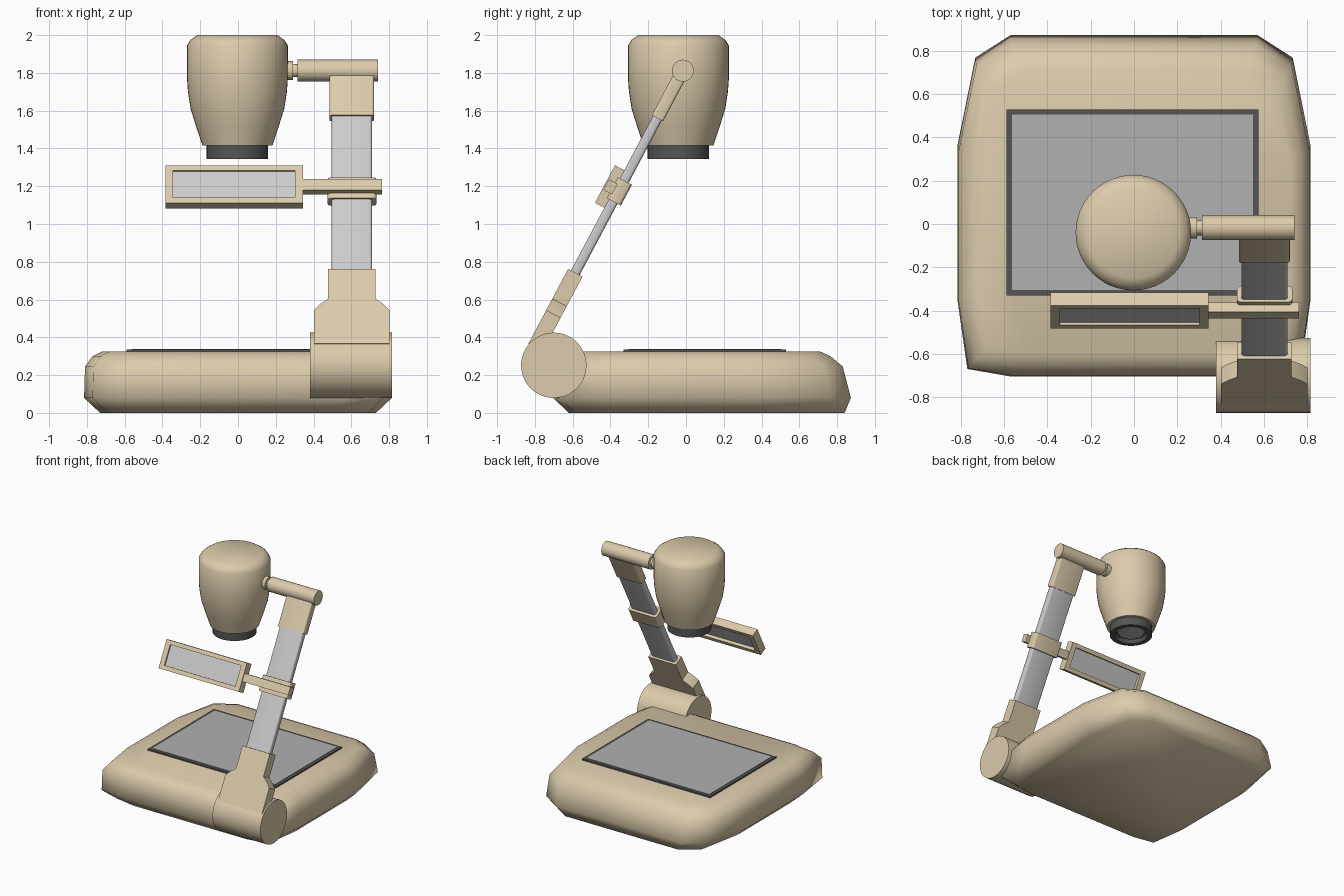
import bpy, bmesh
from math import sin, cos, pi, radians
from mathutils import Matrix, Vector

if "Cube" in bpy.data.objects:
    bpy.data.objects.remove(bpy.data.objects["Cube"])


def material(name, rgb):
    m = bpy.data.materials.new(name)
    m.diffuse_color = (*rgb, 1)
    m.use_nodes = True
    m.node_tree.nodes["Principled BSDF"].inputs["Base Color"].default_value = m.diffuse_color
    return m


TAN = material("tan_plastic", (0.72, 0.60, 0.41))
DARK = material("dark_plastic", (0.09, 0.09, 0.09))
GREY = material("grey_metal", (0.56, 0.56, 0.56))
GLASS = material("grey_glass", (0.44, 0.44, 0.44))


def finish(name, bm, mat, angle=35, matrix=None):
    if matrix:
        bm.transform(matrix)
    bmesh.ops.recalc_face_normals(bm, faces=bm.faces)
    me = bpy.data.meshes.new(name)
    bm.to_mesh(me)
    bm.free()
    me.materials.append(mat)
    ob = bpy.data.objects.new(name, me)
    bpy.context.collection.objects.link(ob)
    bpy.ops.object.select_all(action='DESELECT')
    ob.select_set(True)
    bpy.context.view_layer.objects.active = ob
    bpy.ops.object.shade_smooth_by_angle(angle=radians(angle))
    return ob


def loft(name, rings, mat, angle=35, matrix=None):
    """Skin a stack of point rings and cap both ends."""
    bm = bmesh.new()
    vs = [[bm.verts.new(p) for p in r] for r in rings]
    n = len(vs[0])
    for a, b in zip(vs, vs[1:]):
        for i in range(n):
            j = (i + 1) % n
            bm.faces.new((a[i], a[j], b[j], b[i]))
    bm.faces.new(vs[0])
    bm.faces.new(vs[-1])
    return finish(name, bm, mat, angle, matrix)


def lathe(name, profile, mat, matrix, n=48, angle=35):
    rings = [[(r * cos(2 * pi * i / n), r * sin(2 * pi * i / n), h)
              for i in range(n)] for r, h in profile]
    return loft(name, rings, mat, angle, matrix)


def box(name, x, y, z, mat, bevel=0.0, matrix=None):
    bm = bmesh.new()
    bmesh.ops.create_cube(bm, size=1)
    for v in bm.verts:
        v.co = Vector([(r[0] + r[1]) / 2 + c * (r[1] - r[0])
                       for c, r in zip(v.co, (x, y, z))])
    if bevel:  # round only the edges running along z
        edges = [e for e in bm.edges
                 if abs(e.verts[0].co.z - e.verts[1].co.z) > 1e-4]
        bmesh.ops.bevel(bm, geom=edges, offset=bevel, segments=3,
                        profile=0.5, affect='EDGES')
    return finish(name, bm, mat, 35, matrix)


# Base: one outline stretched to each layer's extents (z, half x, front y, back y)
half = [(0.70, 0.0), (0.945, 0.022), (1, 0.22), (1, 0.68), (0.90, 0.934), (0.70, 1)]
outline = half + [(-x, y) for x, y in reversed(half)]
layers = [(0, 0.73, -0.62, 0.84), (0.08, 0.815, -0.705, 0.873),
          (0.245, 0.81, -0.70, 0.83), (0.30, 0.77, -0.65, 0.765),
          (0.325, 0.72, -0.60, 0.71)]
loft("base", [[(x * hx, f + y * (b - f), z) for x, y in outline]
              for z, hx, f, b in layers], TAN, 55)

# Document stage
box("stage_frame", (-0.59, 0.575), (-0.33, 0.53), (0.31, 0.336), DARK)
box("stage_glass", (-0.565, 0.55), (-0.305, 0.505), (0.32, 0.339), GLASS)

# Hinge drum lying along x
along_x = Matrix.Rotation(pi / 2, 4, 'Y')
lathe("hinge_drum", [(0.173, 0.38), (0.173, 0.815)], TAN,
      Matrix.Translation((0, -0.70, 0.252)) @ along_x)

# Leaning arm, in local space below the top axle
AXLE = Vector((0, -0.017, 1.812))
ARM = Matrix.Translation(AXLE) @ Matrix.Rotation(radians(-28), 4, 'X')
CX = 0.602
shape = [(0.20, -1.66), (0.20, -1.46), (0.17, -1.425), (0.125, -1.39), (0.125, -1.212)]
plate = [(CX + x, z) for x, z in shape] + [(CX - x, z) for x, z in reversed(shape)]
loft("lower_sleeve", [[(x, y, z) for x, z in plate] for y in (-0.043, 0.043)],
     TAN, 35, ARM)
box("arm_column", (0.496, 0.71), (-0.026, 0.026), (-1.25, -0.25), GREY, 0.014, ARM)
box("upper_sleeve", (0.485, 0.72), (-0.034, 0.034), (-0.285, -0.01), TAN, 0.012, ARM)

# Slider clip and lamp bar
box("slider_clip", (0.475, 0.732), (-0.038, 0.046), (-0.785, -0.66), TAN, 0.018, ARM)
box("lamp_bar", (0.34, 0.762), (-0.075, -0.023), (-0.755, -0.691), TAN, 0, ARM)

# Lamp frame: rectangular tube around a flat panel
bm = bmesh.new()
outer, inner = (-0.385, 0.345, -0.836, -0.611), (-0.343, 0.302, -0.803, -0.643)
loops = [[bm.verts.new((x, y, z)) for x, z in ((a, c), (b, c), (b, d), (a, d))]
         for (a, b, c, d), y in ((outer, -0.082), (outer, -0.015),
                                 (inner, -0.015), (inner, -0.082))]
for k in range(4):
    p, q = loops[k], loops[(k + 1) % 4]
    for i in range(4):
        j = (i + 1) % 4
        bm.faces.new((p[i], p[j], q[j], q[i]))
finish("lamp_frame", bm, TAN, 35, ARM)
box("lamp_panel", (-0.35, 0.31), (-0.069, -0.04), (-0.81, -0.636), GREY, 0, ARM)

# Top axle, neck and collar
axle = Matrix.Translation(AXLE) @ along_x
lathe("top_axle", [(0.058, 0.315), (0.058, 0.742)], TAN, axle, 32)
lathe("axle_neck", [(0.035, 0.27), (0.035, 0.33)], TAN, axle, 24)
lathe("axle_collar", [(0.05, 0.23), (0.05, 0.292)], TAN, axle, 24)

# Camera head and lens
head = Matrix.Translation((-0.003, -0.04, 0))
lathe("camera_head", [(0.185, 1.415), (0.22, 1.52), (0.248, 1.61), (0.262, 1.70),
                      (0.267, 1.77), (0.267, 1.945), (0.248, 1.975), (0.212, 2.0)],
      TAN, head, 48, 40)
lathe("lens_ring", [(0.163, 1.43), (0.163, 1.345), (0.128, 1.345), (0.115, 1.375)],
      DARK, head)
lathe("lens_glass", [(0.11, 1.38), (0.10, 1.366), (0.05, 1.36)], GLASS, head)
